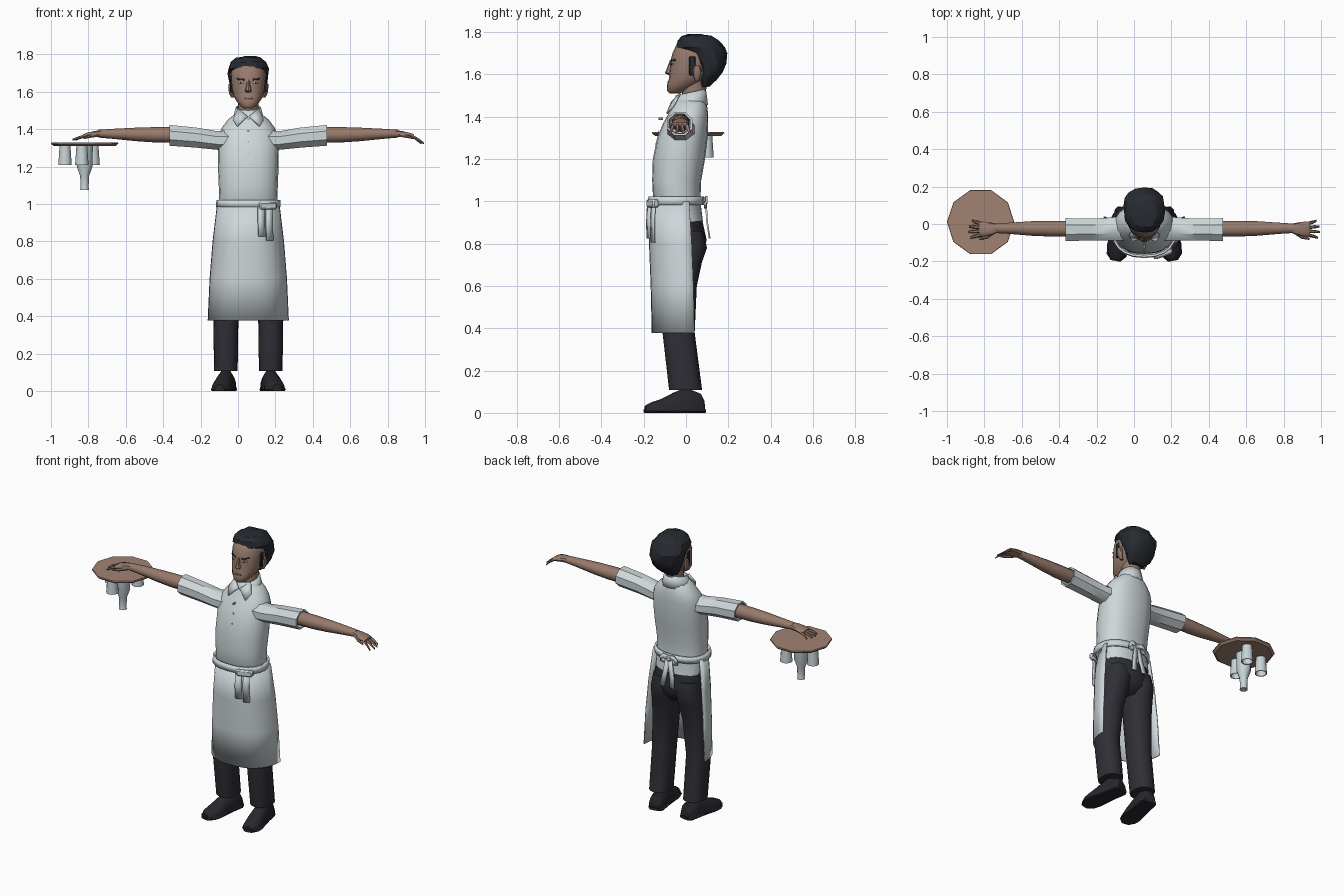
import bpy, bmesh, math, random
from mathutils import Matrix, Vector
from mathutils.bvhtree import BVHTree

random.seed(4)
if "Cube" in bpy.data.objects:
    bpy.data.objects.remove(bpy.data.objects["Cube"])
CX = 0.055  # body centre line


def material(name, rgb):
    m = bpy.data.materials.new(name)
    m.use_nodes = True
    m.diffuse_color = (*rgb, 1)
    m.node_tree.nodes["Principled BSDF"].inputs["Base Color"].default_value = (*rgb, 1)
    return m


WHITE = material("white cloth", (0.62, 0.68, 0.70))
GLASS = material("pale glass", (0.58, 0.65, 0.68))
SKIN = material("skin", (0.31, 0.195, 0.148))
LIP = material("lip", (0.22, 0.12, 0.095))
TRAY = material("tray brown", (0.36, 0.225, 0.17))
DARK = material("dark trousers", (0.028, 0.028, 0.037))
SHOE = material("black leather", (0.02, 0.02, 0.026))
HAIR = material("dark hair", (0.02, 0.023, 0.03))
EYE = material("eye white", (0.7, 0.7, 0.7))


def finish(name, bm, mat, angle=40, thick=0):
    bmesh.ops.recalc_face_normals(bm, faces=bm.faces)
    me = bpy.data.meshes.new(name)
    bm.to_mesh(me)
    bm.free()
    me.materials.append(mat)
    ob = bpy.data.objects.new(name, me)
    bpy.context.collection.objects.link(ob)
    bpy.ops.object.select_all(action='DESELECT')
    ob.select_set(True)
    bpy.context.view_layer.objects.active = ob
    bpy.ops.object.shade_smooth_by_angle(angle=math.radians(angle))
    if thick:
        mod = ob.modifiers.new("thickness", 'SOLIDIFY')
        mod.thickness = thick
        mod.offset = 0
    return ob


def loft(name, rings, mat, axis='z', n=16, p=2.0, caps=True, arc=None, turn=0, edit=None, angle=40, thick=0):
    """Skin rings (position, centre a, centre b, radius a, radius b) along an axis."""
    bm = bmesh.new()
    start, span = arc or (turn, 2 * math.pi)
    count = n + 1 if arc else n
    rows = []
    for t, a, b, ra, rb in rings:
        row = []
        for i in range(count):
            th = start + span * i / n
            c, s = math.cos(th), math.sin(th)
            u = a + ra * math.copysign(abs(c) ** (2 / p), c)
            v = b + rb * math.copysign(abs(s) ** (2 / p), s)
            co = {'z': (u, v, t), 'x': (t, u, v), 'y': (u, t, v)}[axis]
            row.append(bm.verts.new(edit(*co) if edit else co))
        rows.append(row)
    for lo, hi in zip(rows, rows[1:]):
        for i in range(n):
            j = (i + 1) % count
            bm.faces.new((lo[i], lo[j], hi[j], hi[i]))
    if caps and not arc:
        bm.faces.new(rows[0])
        bm.faces.new(rows[-1])
    return finish(name, bm, mat, angle, thick)


def span(z, y0, y1, rx):
    """Body ring from its front and back limits."""
    return (z, CX, (y0 + y1) / 2, rx, (y1 - y0) / 2)


def strip(name, path, width, mat, thick=0.008):
    """Flat ribbon along a path; width is the half-width vector."""
    bm = bmesh.new()
    w = Vector(width)
    pairs = [(bm.verts.new(Vector(q) - w), bm.verts.new(Vector(q) + w)) for q in path]
    for a, b in zip(pairs, pairs[1:]):
        bm.faces.new((a[0], a[1], b[1], b[0]))
    return finish(name, bm, mat, thick=thick)


def box(name, loc, size, mat, rot=0):
    bm = bmesh.new()
    bmesh.ops.create_cube(bm, size=1, matrix=Matrix.Translation(loc) @ Matrix.Rotation(rot, 4, 'Z') @ Matrix.Diagonal((*size, 1)))
    bmesh.ops.bevel(bm, geom=bm.edges[:], offset=min(size) * 0.25, segments=1, affect='EDGES')
    return finish(name, bm, mat)


# Shirt body and collar
loft("shirt", [span(.905, -.1, .08, .15), span(1, -.155, .068, .155), span(1.1, -.16, .072, .158),
               span(1.2, -.157, .09, .162), span(1.3, -.137, .102, .163), span(1.37, -.108, .105, .157),
               span(1.41, -.085, .105, .14), span(1.45, -.065, .1, .11), span(1.485, -.045, .09, .066)],
     WHITE, n=20, p=2.3, angle=50)
loft("collar", [span(1.455, -.062, .1, .086), span(1.48, -.052, .096, .074), span(1.52, -.045, .09, .064)],
     WHITE, caps=False, thick=.008, edit=lambda x, y, z: (x, y, z + .22 * (y - .045) if z > 1.47 else z))
for s, side in ((1, "left"), (-1, "right")):
    bm = bmesh.new()
    bm.faces.new([bm.verts.new((CX + s * x, y, z)) for x, y, z in
                  ((.004, -.068, 1.468), (.056, -.028, 1.51), (.082, -.06, 1.45), (.06, -.09, 1.415))])
    finish(side + "_collar_flap", bm, WHITE, thick=.008)
for z in (1.39, 1.33, 1.27):
    loft("shirt_button", [(-.166 + (z - 1.2) * .3, CX, z, .006, .006), (-.13, CX, z, .006, .006)], WHITE, 'y', n=8)

# Apron wrapped round the front, waistband, knot and bow
loft("apron", [(.378, CX, .04, .213, .198), (.6, CX, .035, .203, .198), (.8, CX, .027, .187, .198), (1, CX, .015, .163, .187)],
     WHITE, n=18, p=2.35, arc=(math.pi, math.pi), thick=.008)
loft("waistband", [span(.983, -.176, .079, .166), span(1.022, -.172, .079, .165)], WHITE, n=20, p=2.3, caps=False, thick=.012)
box("front_knot", (.158, -.158, .99), (.1, .032, .04), WHITE, .35)
for i, (x, y, z) in enumerate(((.125, -.178, .825), (.167, -.158, .805))):
    strip("front_tie_%d" % i, [(x, y + .004, .985), (x, y, .9), (x + .003, y + .002, z)], (.018, .007, 0), WHITE)
box("bow_knot", (CX, .09, 1), (.035, .025, .035), WHITE)
for s, side in ((1, "left"), (-1, "right")):
    strip(side + "_bow_loop", [(CX, .092, 1.005), (CX + s * .04, .098, 1.012), (CX + s * .062, .094, .985),
                               (CX + s * .035, .09, .98), (CX, .09, .995)], (0, 0, .014), WHITE)
    strip(side + "_bow_tail", [(CX + s * .008, .094, .995), (CX + s * .024, .1, .9), (CX + s * .036, .112, .825)], (.015, 0, 0), WHITE)

# Trousers and shoes
loft("trouser_seat", [(.715, CX, -.02, .08, .065), (.76, CX, -.012, .15, .1), (.82, CX, -.008, .165, .107), (.925, CX, -.015, .15, .09)],
     DARK, n=18, angle=60)
for s, side in ((1, "left"), (-1, "right")):
    loft(side + "_trouser_leg", [(z, CX + s * o, cy, rx, ry) for z, o, cy, rx, ry in
         ((.108, .12, -.002, .063, .078), (.38, .12, -.035, .067, .076), (.6, .106, -.032, .075, .083),
          (.71, .092, -.018, .081, .093), (.78, .085, -.006, .08, .105), (.86, .08, -.008, .075, .09))], DARK, p=2.3, angle=60)

    def splay(x, y, z, s=s):
        a = s * .17
        return (CX + s * .12 + x * math.cos(a) - y * math.sin(a), x * math.sin(a) + y * math.cos(a), max(z, 0))
    loft(side + "_shoe", [(y, 0, .001, w, h) for y, w, h in
         ((.085, .036, .06), (.07, .046, .09), (0, .046, .118), (-.06, .05, .095), (-.12, .056, .064),
          (-.165, .05, .05), (-.195, .026, .034))], SHOE, 'y', p=2.5, edit=splay)
    loft(side + "_sole", [(y, 0, .009, w, .009) for y, w in ((.09, .036), (.07, .05), (-.05, .05), (-.12, .06), (-.17, .053), (-.2, .026))],
         SHOE, 'y', n=8, p=5, edit=splay)

# Sleeves, arms and hands
for s, side, droop in ((1, "left", .042), (-1, "right", .022)):
    def out(x, y, z, s=s):
        return (CX + s * x, y, z)
    loft(side + "_sleeve", [(.1, -.02, 1.34, .075, .058), (.17, -.026, 1.34, .066, .054), (.28, -.03, 1.355, .063, .058),
                            (.42, -.03, 1.367, .066, .06), (.42, -.03, 1.367, .054, .05), (.36, -.03, 1.367, .05, .047)],
         WHITE, 'x', n=8, turn=math.pi / 8, caps=False, edit=out)
    loft(side + "_forearm", [(.34, -.026, 1.37, .042, .042), (.5, -.025, 1.37, .042, .041), (.6, -.024, 1.372, .039, .036),
                             (.72, -.023, 1.375, .03, .027), (.8, -.023, 1.376, .025, .021)], SKIN, 'x', n=12, edit=out)
    loft(side + "_palm", [(.785, -.023, 1.376, .024, .02), (.82, -.026, 1.374, .034, .017), (.86, -.028, 1.368, .041, .014),
                          (.885, -.028, 1.363, .038, .01)], SKIN, 'x', n=10, p=2.5, edit=out)
    for i, reach in enumerate((.048, .06, .057, .04)):
        y = -.058 + i * .02
        f = (i - 1.5) * .005
        loft("%s_finger_%d" % (side, i), [(.87, y, 1.365, .0095, .009), (.88 + reach * .5, y + f, 1.364 - droop * .45, .009, .008),
             (.88 + reach, y + f * 2, 1.366 - droop, .006, .005)], SKIN, 'x', n=6, edit=out)
    loft(side + "_thumb", [(.8, -.04, 1.37, .012, .011), (.84, -.068, 1.362, .011, .009), (.882, -.079, 1.352, .006, .006)],
         SKIN, 'x', n=6, edit=out)

# Neck and head
loft("neck", [span(1.44, -.02, .09, .055), span(1.6, -.02, .1, .056)], SKIN)
head = loft("head", [span(1.51, -.078, -.03, .022), span(1.522, -.09, .0, .04), span(1.55, -.09, .06, .064), span(1.58, -.08, .1, .08),
                     span(1.62, -.077, .14, .089), span(1.665, -.073, .16, .094), span(1.7, -.064, .16, .094),
                     span(1.735, -.048, .15, .086), span(1.76, -.015, .12, .06)], SKIN, n=20, p=2.2, angle=60)
loft("nose", [span(1.596, -.08, -.06, .014), span(1.606, -.1, -.06, .018), span(1.63, -.09, -.06, .011), span(1.665, -.077, -.06, .008)],
     SKIN, n=8)
tree = BVHTree.FromPolygons([v.co for v in head.data.vertices], [f.vertices[:] for f in head.data.polygons])


def face_plate(name, x, z, w, h, mat, slope=0, lift=.004):
    """Thin patch that follows the front of the head."""
    bm = bmesh.new()
    vs = []
    for u, v in ((-1, -1), (1, -1), (1, 1), (-1, 1)):
        px, pz = CX + x + u * w, z + v * h + u * slope
        hit = tree.ray_cast(Vector((px, -1, pz)), Vector((0, 1, 0)))[0]
        vs.append(bm.verts.new((px, (hit.y if hit else -.06) - lift, pz)))
    bm.faces.new(vs)
    finish(name, bm, mat, thick=.003)


for s, side in ((1, "left"), (-1, "right")):
    face_plate(side + "_eyebrow", s * .042, 1.667, .02, .004, HAIR, s * .002)
    face_plate(side + "_eye", s * .04, 1.648, .014, .004, EYE)
    face_plate(side + "_pupil", s * .04, 1.648, .004, .004, HAIR, lift=.0055)
    loft(side + "_ear", [(z, CX + s * x, .052, .011, r) for z, x, r in
         ((1.57, .082, .008), (1.59, .092, .016), (1.62, .096, .022), (1.642, .096, .012))], SKIN, n=8)
face_plate("mouth", 0, 1.563, .024, .004, LIP)


# Hair with a lumpy, chunky surface
def lumpy(x, y, z):
    k = 1 + random.uniform(-.035, .035)
    return (CX + (x - CX) * k, .08 + (y - .08) * k, z + random.uniform(-.005, .005))


loft("hair", [span(1.545, .065, .11, .05), span(1.575, .06, .145, .078), span(1.61, .055, .175, .094), span(1.655, .03, .193, .106),
              span(1.7, .005, .192, .111), span(1.728, -.045, .18, .108), span(1.76, -.042, .16, .094),
              span(1.78, -.02, .125, .07), span(1.788, .01, .09, .035)], HAIR, n=16, p=2.2, edit=lumpy, angle=25)
for s, side in ((1, "left"), (-1, "right")):
    box(side + "_sideburn", (CX + s * .089, .03, 1.64), (.016, .03, .09), HAIR)

# Tray with a bottle and glasses fixed beneath it
TX, TY = -.82, .01
loft("tray", [(1.31, TX, TY, .165, .165), (1.322, TX, TY, .18, .18), (1.329, TX, TY, .178, .178)], TRAY, n=10, angle=20)
loft("bottle", [(z, TX, TY, r, r) for z, r in ((1.31, .044), (1.2, .042), (1.15, .024), (1.085, .021), (1.075, .024))],
     GLASS, n=12)
for i, (x, y) in enumerate(((-.925, .04), (-.775, .095), (-.835, -.075))):
    loft("glass_%d" % i, [(1.312, x, y, .029, .029), (1.208, x, y, .036, .036), (1.208, x, y, .031, .031), (1.29, x, y, .025, .025)],
         GLASS, n=12)
